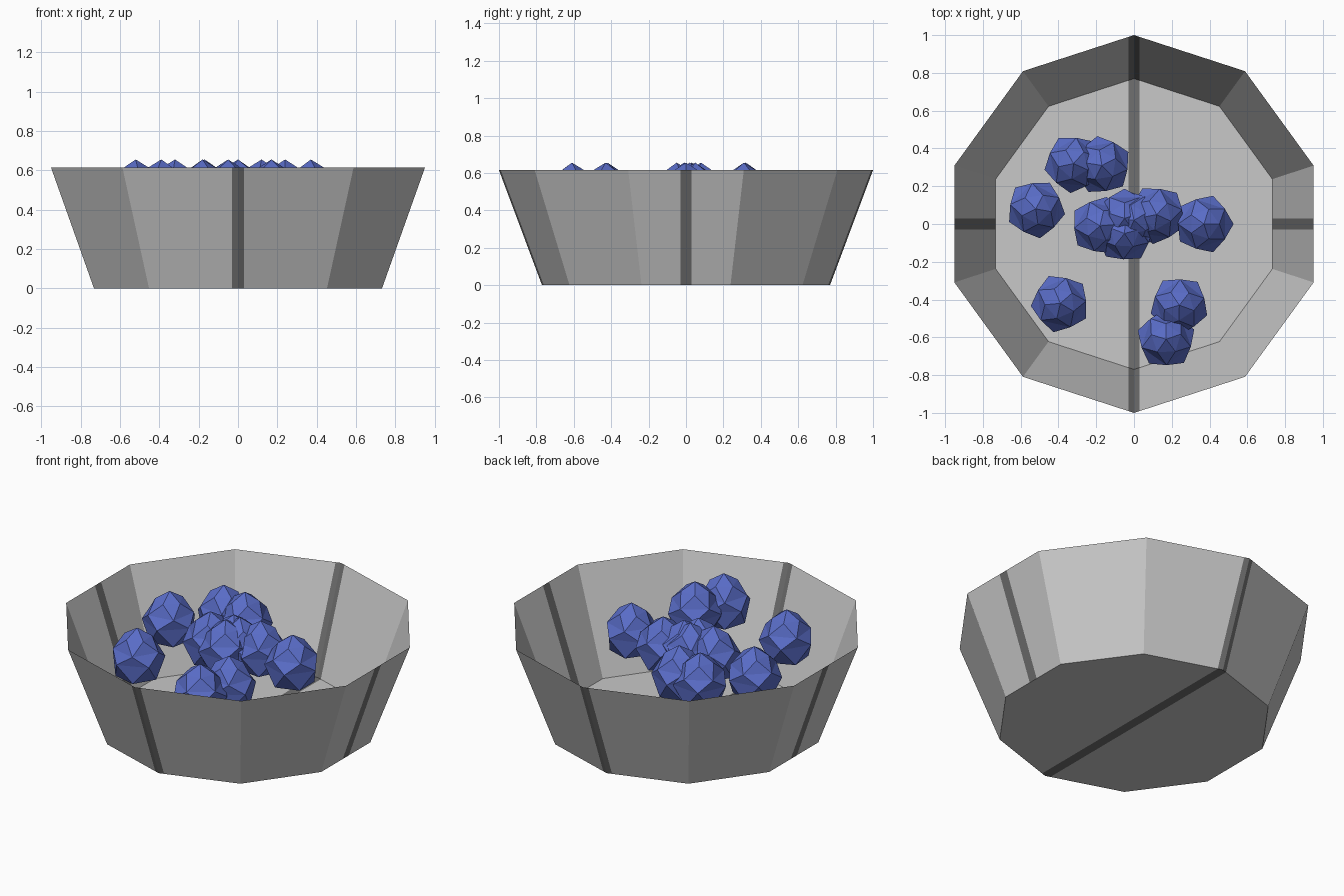
import bpy, bmesh, math
from mathutils import Vector

if "Cube" in bpy.data.objects:
    bpy.data.objects.remove(bpy.data.objects["Cube"])


def material(name, rgb):
    m = bpy.data.materials.new(name)
    m.diffuse_color = (*rgb, 1)
    m.use_nodes = True
    m.node_tree.nodes["Principled BSDF"].inputs["Base Color"].default_value = m.diffuse_color
    return m


GREY = material("light grey", (0.58, 0.58, 0.58))
DARK = material("dark grey", (0.16, 0.16, 0.16))
BLUE = material("berry blue", (0.10, 0.15, 0.57))


def finish(bm, name, mats):
    me = bpy.data.meshes.new(name)
    bm.to_mesh(me)
    bm.free()
    for m in mats:
        me.materials.append(m)
    ob = bpy.data.objects.new(name, me)
    bpy.context.collection.objects.link(ob)
    return ob


def ring(bm, n, r, z, start, centre=(0, 0)):
    return [bm.verts.new((centre[0] + r * math.cos(start + i * math.tau / n),
                          centre[1] + r * math.sin(start + i * math.tau / n), z))
            for i in range(n)]


# Ten-sided open bowl with thin walls
H = 0.615
bm = bmesh.new()
low = ring(bm, 10, 0.77, 0, math.pi / 2)
top = ring(bm, 10, 1.0, H, math.pi / 2)
bm.faces.new(low[::-1])
for i in range(10):
    j = (i + 1) % 10
    bm.faces.new((low[i], low[j], top[j], top[i]))

# Dark bands: one right across the middle, one on the side walls only
W = 0.03
for axis in (Vector((1, 0, 0)), Vector((0, 1, 0))):
    for s in (-W, W):
        bmesh.ops.bisect_plane(bm, geom=bm.verts[:] + bm.edges[:] + bm.faces[:],
                               plane_co=axis * s, plane_no=axis)
for f in bm.faces:
    c = f.calc_center_median()
    if abs(c.x) < W or (abs(c.y) < W and c.z > 0.01):
        f.material_index = 1
finish(bm, "bowl", [GREY, DARK])


# Faceted five-sided berries: (x, y, turn in degrees)
BERRIES = [(-0.52, 0.08, 62), (-0.32, 0.32, 48), (-0.17, 0.31, 27),
           (-0.39, -0.42, 41), (0.24, -0.43, 52), (0.17, -0.61, 19),
           (0.37, 0.0, 0), (0.12, 0.05, 47), (-0.18, -0.01, 5),
           (-0.05, -0.05, 15), (-0.05, 0.03, 18), (0.0, 0.02, 30)]
# ring radius, height and half-step twist, top to bottom
PROFILE = [(0.082, 0.605, 0), (0.137, 0.535, 1), (0.157, 0.475, 0),
           (0.122, 0.365, 1)]


def berry(x, y, turn):
    bm = bmesh.new()
    rings = [ring(bm, 5, r, z, math.radians(turn + 36 * k), (x, y))
             for r, z, k in PROFILE]
    apex = bm.verts.new((x, y, 0.655))
    base = bm.verts.new((x, y, 0.335))
    for i in range(5):
        j = (i + 1) % 5
        bm.faces.new((apex, rings[0][i], rings[0][j]))
        bm.faces.new((base, rings[-1][j], rings[-1][i]))
        for (up, dn), (_, _, k) in zip(zip(rings, rings[1:]), PROFILE):
            # triangles between rings that are turned by half a step
            a = i if k == 0 else j
            b = j if k == 0 else (i + 1) % 5
            if k == 0:
                bm.faces.new((up[i], dn[i], up[j]))
                bm.faces.new((up[j], dn[i], dn[j]))
            else:
                bm.faces.new((up[i], dn[i], dn[j]))
                bm.faces.new((up[i], dn[j], up[j]))
    bmesh.ops.recalc_face_normals(bm, faces=bm.faces[:])
    finish(bm, "berry", [BLUE])


for b in BERRIES:
    berry(*b)
